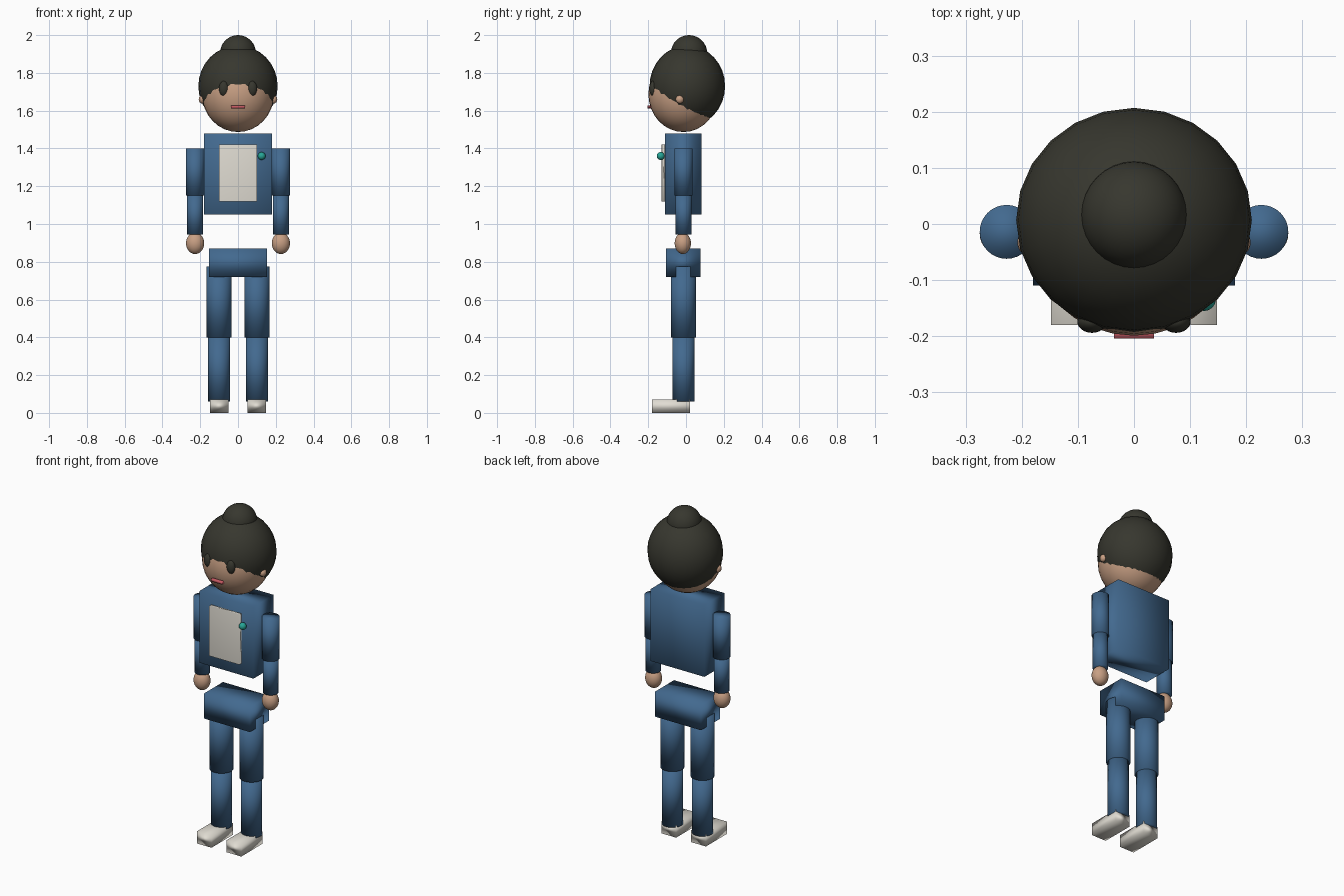
import bpy

if "Cube" in bpy.data.objects:
    bpy.data.objects.remove(bpy.data.objects["Cube"])


def material(name, rgb):
    m = bpy.data.materials.new(name)
    m.diffuse_color = (*rgb, 1)
    m.use_nodes = True
    m.node_tree.nodes["Principled BSDF"].inputs["Base Color"].default_value = m.diffuse_color
    return m


BLUE = material("denim_blue", (0.055, 0.142, 0.275))
WHITE = material("warm_white", (0.75, 0.72, 0.65))
SKIN = material("skin", (0.58, 0.35, 0.23))
DARK = material("dark_hair", (0.038, 0.038, 0.028))
RED = material("lip_red", (0.55, 0.10, 0.12))
TEAL = material("teal", (0.02, 0.38, 0.31))
CY = -0.014  # depth of the body axis


def finish(name, mat):
    ob = bpy.context.object
    ob.name = name
    ob.data.materials.append(mat)
    bpy.ops.object.shade_smooth()
    return ob


def box(name, mat, x, y, z):
    """Box from (min, max) pairs on each axis."""
    mid = [(a + b) / 2 for a, b in (x, y, z)]
    bpy.ops.mesh.primitive_cube_add(size=1, location=mid)
    bpy.context.object.scale = [b - a for a, b in (x, y, z)]
    return finish(name, mat)


def ball(name, mat, loc, radii, seg=32, rings=16):
    bpy.ops.mesh.primitive_uv_sphere_add(segments=seg, ring_count=rings, location=loc)
    bpy.context.object.scale = radii
    return finish(name, mat)


def tube(name, mat, x, r, z0, z1):
    bpy.ops.mesh.primitive_cylinder_add(vertices=32, radius=r, depth=z1 - z0,
                                        location=(x, CY, (z0 + z1) / 2))
    return finish(name, mat)


# Torso, bib and pin
box("torso", BLUE, (-0.18, 0.18), (-0.11, 0.082), (1.05, 1.48))
box("bib", WHITE, (-0.10, 0.10), (-0.13, -0.105), (1.12, 1.42))
ball("pin", TEAL, (0.125, -0.134, 1.36), (0.021, 0.021, 0.021), 16, 8)
box("pelvis", BLUE, (-0.153, 0.153), (-0.105, 0.076), (0.72, 0.87))

# Head, hair and face
ball("head", SKIN, (0, CY, 1.687), (0.19, 0.185, 0.20))
ball("hair", DARK, (0, 0.007, 1.73), (0.21, 0.20, 0.215), 24, 16)
ball("bun", DARK, (0, 0.016, 1.905), (0.095, 0.096, 0.095))
box("mouth", RED, (-0.036, 0.036), (-0.204, -0.186), (1.612, 1.628))

# Limbs and paired face parts
for side, s in (("left", 1), ("right", -1)):
    ball(side + "_eye", DARK, (s * 0.075, -0.174, 1.717), (0.026, 0.02, 0.04), 24, 12)
    ball(side + "_ear", SKIN, (s * 0.19, -0.033, 1.66), (0.018, 0.022, 0.022), 16, 8)
    tube(side + "_upper_arm", BLUE, s * 0.227, 0.048, 1.15, 1.40)
    tube(side + "_forearm", BLUE, s * 0.227, 0.042, 0.945, 1.155)
    ball(side + "_hand", SKIN, (s * 0.227, CY - 0.003, 0.898), (0.048, 0.043, 0.057))
    tube(side + "_thigh", BLUE, s * 0.10, 0.066, 0.40, 0.775)
    tube(side + "_shin", BLUE, s * 0.10, 0.058, 0.06, 0.405)
    box(side + "_shoe", WHITE, sorted((s * 0.05, s * 0.148)), (-0.18, 0.022), (0, 0.072))
